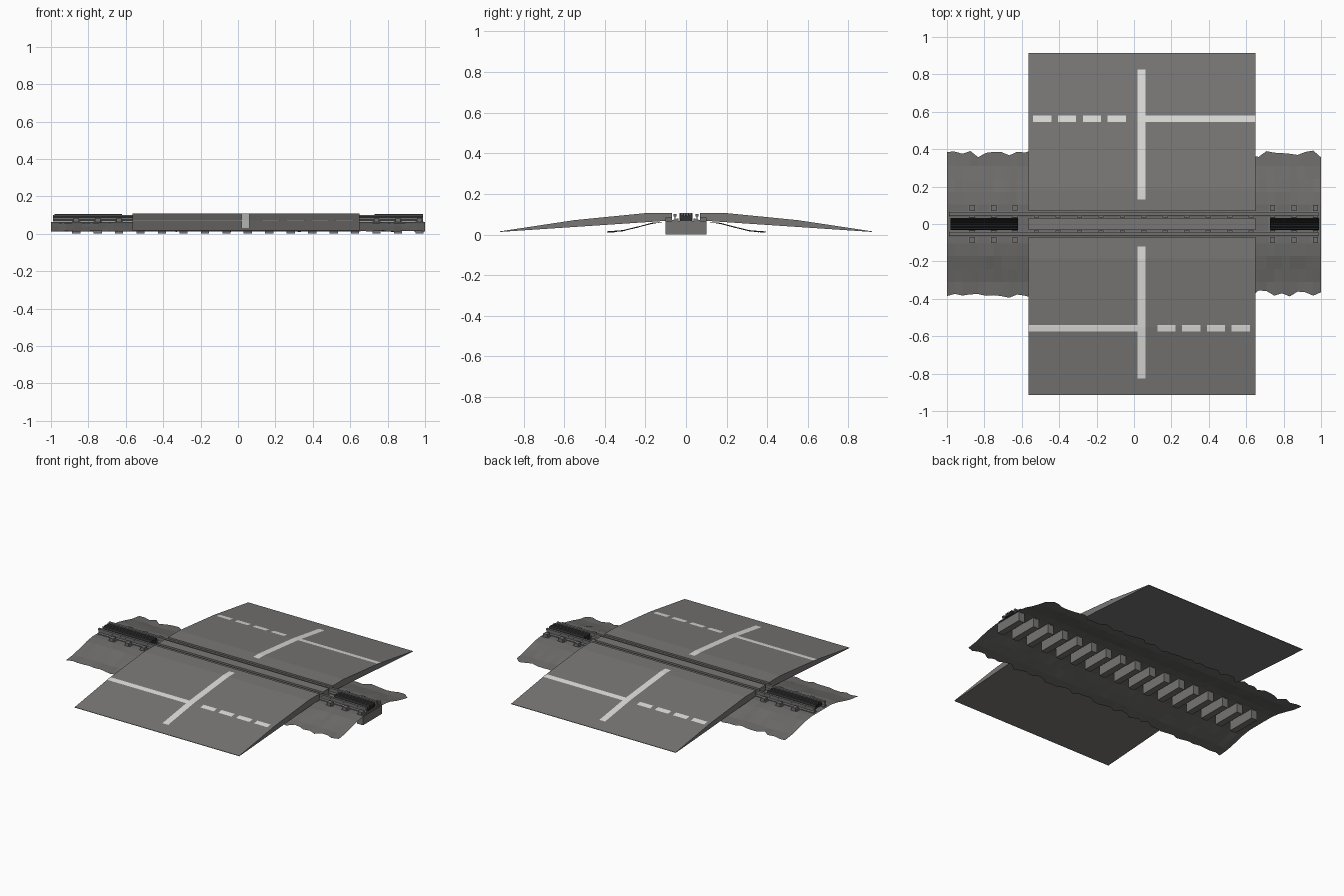
import bpy, random, math

if "Cube" in bpy.data.objects:
    bpy.data.objects.remove(bpy.data.objects["Cube"])
random.seed(4)

def mat(name, rgb):
    m = bpy.data.materials.new(name)
    m.diffuse_color = (*rgb, 1)
    m.use_nodes = True
    m.node_tree.nodes["Principled BSDF"].inputs["Base Color"].default_value = m.diffuse_color
    return m

ASPHALT = mat("asphalt grey", (0.19, 0.185, 0.18))
PAINT = mat("road paint", (0.72, 0.72, 0.70))
GRAVEL = mat("gravel grey", (0.155, 0.152, 0.147))
CONCRETE = mat("sleeper concrete", (0.18, 0.178, 0.17))
STEEL = mat("rail steel", (0.16, 0.16, 0.16))
DARK = mat("dark guard panel", (0.03, 0.03, 0.03))

def mesh(name, verts, faces, m):
    me = bpy.data.meshes.new(name)
    me.from_pydata(verts, [], faces)
    me.materials.append(m)
    ob = bpy.data.objects.new(name, me)
    bpy.context.collection.objects.link(ob)
    return ob

def box_data(x0, x1, y0, y1, z0, z1):
    v = [(x, y, z) for x in (x0, x1) for y in (y0, y1) for z in (z0, z1)]
    f = [(0, 1, 3, 2), (4, 6, 7, 5), (0, 4, 5, 1), (2, 3, 7, 6), (0, 2, 6, 4), (1, 5, 7, 3)]
    return v, f

def boxes(name, items, m):
    V, F = [], []
    for it in items:
        v, f = box_data(*it)
        F += [tuple(i + len(V) for i in q) for q in f]
        V += v
    return mesh(name, V, F, m)

def extrude_x(name, prof, x0, x1, m):
    """Prism along x; prof is a (y, z) loop, counter-clockwise seen from +x."""
    n = len(prof)
    v = [(x, y, z) for x in (x0, x1) for y, z in prof]
    f = [(i, (i + 1) % n, n + (i + 1) % n, n + i)[::-1] for i in range(n)]
    f += [tuple(range(n))[::-1], tuple(range(n, 2 * n))]
    return mesh(name, v, f, m)

RX0, RX1 = -0.565, 0.65          # road width
TOP = [(0.07, 0.107), (0.185, 0.107), (0.55, 0.071), (0.915, 0.016)]

def road_z(y):
    y = abs(y)
    for (a, za), (b, zb) in zip(TOP, TOP[1:]):
        if y <= b:
            return za + (zb - za) * (y - a) / (b - a)
    return TOP[-1][1]

# road ramps on both sides of the track, and the strip between the rails
half = [(0.07, 0.07), (0.12, 0.066), (0.915, 0.013)] + TOP[::-1]
extrude_x("back_ramp", half, RX0, RX1, ASPHALT)
extrude_x("front_ramp", [(-y, z) for y, z in half][::-1], RX0, RX1, ASPHALT)
boxes("crossing_strip", [(RX0, RX1, -0.033, 0.033, 0.068, 0.105)], ASPHALT)

# painted lines, following the slope
def stripe(name, x0, x1, y0, y1):
    ys = sorted({y0, y1} | {s * y for y, _ in TOP for s in (1, -1) if y0 < s * y < y1})
    v = [(x, y, road_z(y) + 0.0015) for y in ys for x in (x0, x1)]
    f = [(2 * i, 2 * i + 1, 2 * i + 3, 2 * i + 2) for i in range(len(ys) - 1)]
    mesh(name, v, f, PAINT)

stripe("back_centre_line", 0.02, 0.062, 0.13, 0.825)
stripe("front_centre_line", 0.02, 0.062, -0.825, -0.12)
stripe("back_stop_line", 0.062, RX1, 0.545, 0.58)
stripe("front_stop_line", RX0, 0.02, -0.575, -0.54)
for i in range(4):
    stripe("back_dash", -0.54 + 0.133 * i, -0.442 + 0.133 * i, 0.545, 0.58)
    stripe("front_dash", 0.125 + 0.132 * i, 0.223 + 0.132 * i, -0.575, -0.54)

# gravel bed: thin uneven sheet with ragged long edges
rows = [-0.375, -0.31, -0.24, -0.17, -0.105, 0, 0.105, 0.17, 0.24, 0.31, 0.375]
N = 48
def bed_z(y):
    t = min(max((abs(y) - 0.1) / 0.28, 0), 1)
    return 0.013 + 0.05 * (0.5 + 0.5 * math.cos(math.pi * t)) ** 1.1
V, F = [], []
for i in range(N + 1):
    for j, y in enumerate(rows):
        edge = j in (0, len(rows) - 1)
        inner = abs(y) < 0.11
        yy = y + (random.uniform(-0.02, 0.02) if edge else 0)
        z = bed_z(y) + (0 if inner else random.uniform(-0.003, 0.003))
        V.append((-1 + 2 * i / N, yy, z))
R = len(rows)
for i in range(N):
    for j in range(R - 1):
        a = i * R + j
        F.append((a, a + R, a + R + 1, a + 1))
mesh("gravel_bed", V, F, GRAVEL)

# sleepers with rail plates and clips
xs = [-0.865 + 0.1147 * i for i in range(17)]
boxes("sleepers", [(x - 0.022, x + 0.022, -0.1, 0.1, 0, 0.066) for x in xs], CONCRETE)
clips = []
for x in xs:
    for s in (1, -1):
        spans = [(0.036, 0.047, 0.08)]
        if not RX0 < x < RX1:
            spans += [(0.036, 0.1, 0.071), (0.07, 0.102, 0.084)]
        for a, b, z in spans:
            y0, y1 = sorted((s * a, s * b))
            clips.append((x - 0.014, x + 0.014, y0, y1, 0.06, z))
boxes("rail_clips", clips, STEEL)

# rails: foot, web and head in one profile
right = [(0.014, 0.066), (0.014, 0.071), (0.003, 0.075), (0.003, 0.088), (0.008, 0.091), (0.008, 0.101)]
rail = right + [(-y, z) for y, z in right[::-1]]
for s, nm in ((1, "back_rail"), (-1, "front_rail")):
    extrude_x(nm, [(y + s * 0.054, z) for y, z in rail], -0.99, 0.99, STEEL)

# ridged guard panels between the rails at both ends
teeth = 5
w = 0.066 / teeth
ridge = [(-0.033, 0.08), (0.033, 0.08)]
for k in range(teeth):
    y = 0.033 - k * w
    ridge += [(y, 0.09), (y - w / 2, 0.106)]
ridge.append((-0.033, 0.09))
for nm, x0, x1 in (("left", -0.98, -0.62), ("right", 0.73, 0.99)):
    extrude_x(nm + "_guard_panel", ridge, x0, x1, DARK)
    boxes(nm + "_panel_feet", [(x - 0.015, x + 0.015, -0.03, 0.03, 0.06, 0.082)
                               for x in xs if x0 < x < x1], DARK)
